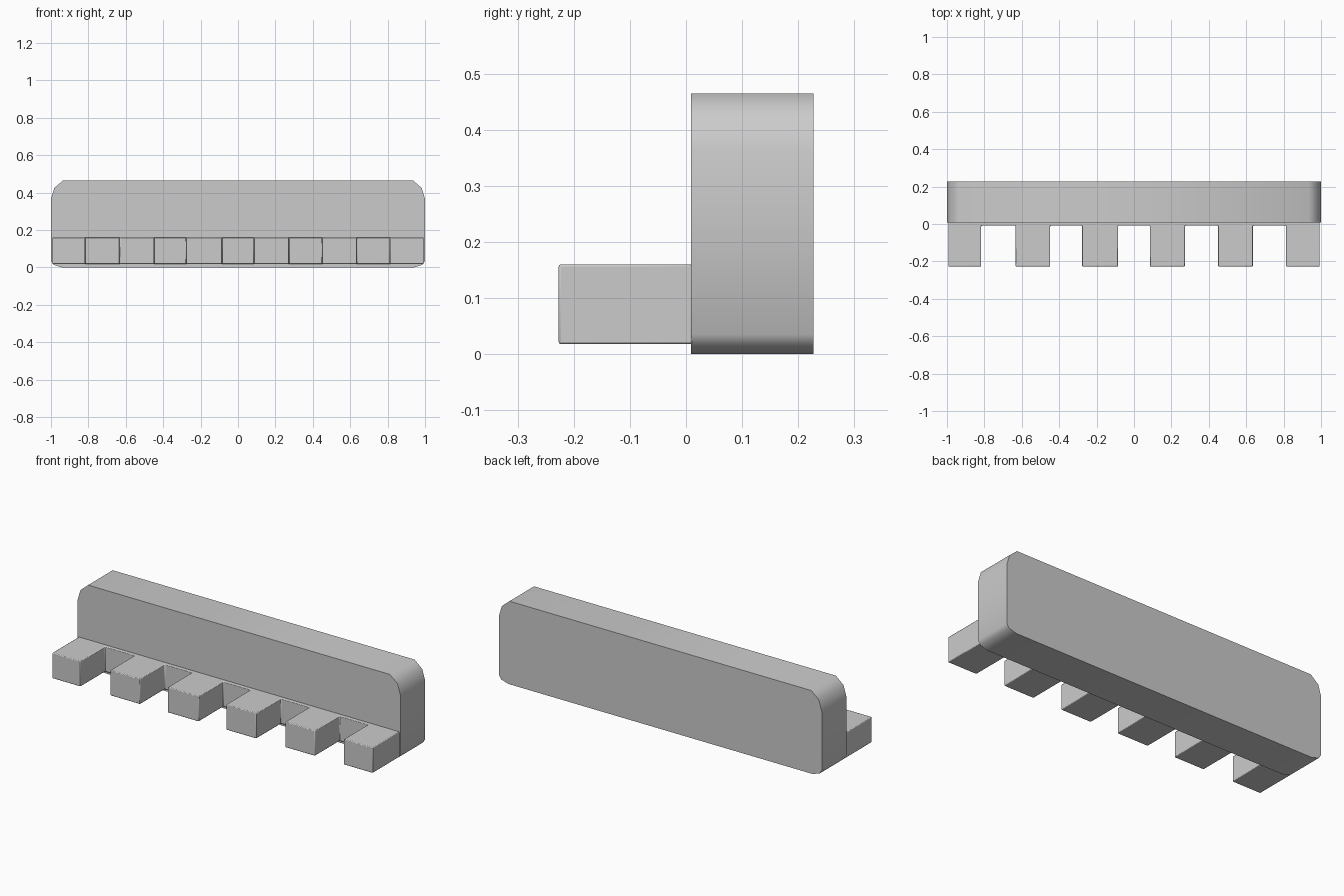
import bpy, bmesh
from mathutils import Vector

if "Cube" in bpy.data.objects:
    bpy.data.objects.remove(bpy.data.objects["Cube"])


def extrude_outline(name, points, offset):
    """Make a solid by extruding a closed planar outline along offset."""
    bm = bmesh.new()
    face = bm.faces.new([bm.verts.new(p) for p in points])
    out = bmesh.ops.extrude_face_region(bm, geom=[face])
    verts = [v for v in out["geom"] if isinstance(v, bmesh.types.BMVert)]
    bmesh.ops.translate(bm, verts=verts, vec=Vector(offset))
    bmesh.ops.recalc_face_normals(bm, faces=bm.faces)
    mesh = bpy.data.meshes.new(name)
    bm.to_mesh(mesh)
    bm.free()
    obj = bpy.data.objects.new(name, mesh)
    bpy.context.collection.objects.link(obj)
    return obj


def smooth(obj, angle):
    bpy.ops.object.select_all(action="DESELECT")
    obj.select_set(True)
    bpy.context.view_layer.objects.active = obj
    bpy.ops.object.shade_smooth_by_angle(angle=angle)


# Upright bar: mirrored profile with faceted corners
half = [(0.94, 0.0), (0.985, 0.013), (1.0, 0.035),
        (1.0, 0.365), (0.982, 0.425), (0.935, 0.465)]
profile = half + [(-x, z) for x, z in reversed(half)]
back_bar = extrude_outline("back_bar", [(x, 0.009, z) for x, z in profile],
                           (0, 0.218, 0))
smooth(back_bar, 0.72)

# Toothed strip: comb outline seen from above, with slightly softened edges
teeth = [(-0.993, -0.817), (-0.633, -0.448), (-0.277, -0.085),
         (0.085, 0.272), (0.45, 0.635), (0.813, 0.993)]
front, root, rear = -0.227, -0.009, 0.012
outline = [(teeth[0][0], rear)]
for i, (x0, x1) in enumerate(teeth):
    if i:
        outline.append((x0, root))
    outline += [(x0, front), (x1, front)]
    if i < len(teeth) - 1:
        outline.append((x1, root))
outline.append((teeth[-1][1], rear))
comb = extrude_outline("toothed_strip", [(x, y, 0.018) for x, y in outline],
                       (0, 0, 0.142))
bevel = comb.modifiers.new("soft_edges", "BEVEL")
bevel.width = 0.004
bevel.segments = 2
smooth(comb, 0.6)
